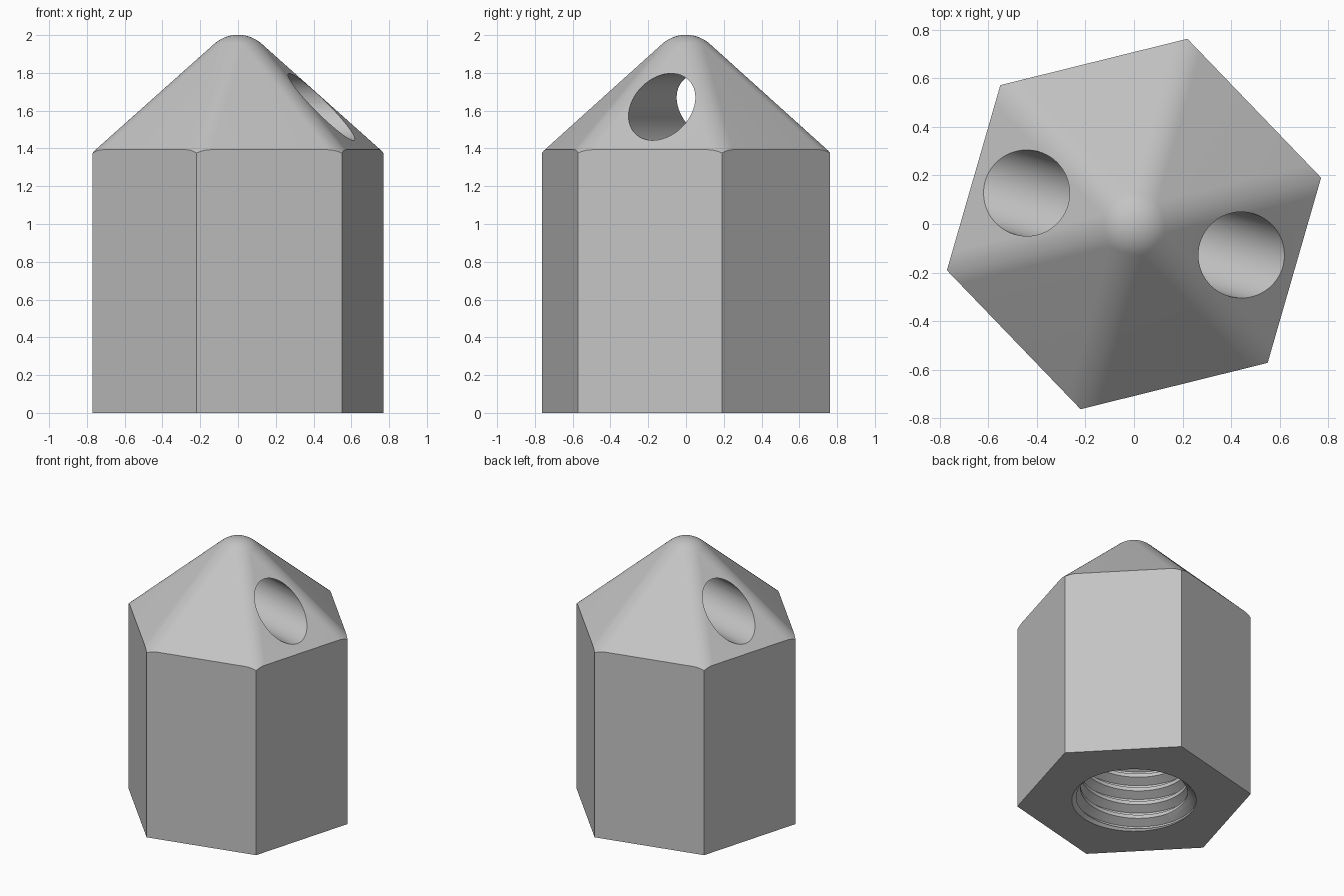
import bpy, bmesh, math
from mathutils import Vector

cube = bpy.data.objects.get("Cube")
if cube:
    bpy.data.objects.remove(cube)

R = 0.793                       # hexagon corner radius
APOTHEM = R * math.cos(math.pi / 6)
TURN = math.radians(13.9)       # angle of the first corner
APEX = 2.08                     # sharp apex of the 45 degree point
FILLET = 0.19                   # rounding of ridges and tip

steel = bpy.data.materials.new("steel grey")
steel.use_nodes = True
colour = (0.55, 0.55, 0.55, 1)
steel.diffuse_color = colour
steel.node_tree.nodes["Principled BSDF"].inputs["Base Color"].default_value = colour


def polar(radius, angle, z):
    return Vector((radius * math.cos(angle), radius * math.sin(angle), z))


def make(name, bm):
    bmesh.ops.recalc_face_normals(bm, faces=bm.faces)
    mesh = bpy.data.meshes.new(name)
    bm.to_mesh(mesh)
    bm.free()
    mesh.materials.append(steel)
    obj = bpy.data.objects.new(name, mesh)
    bpy.context.collection.objects.link(obj)
    return obj


# Hexagonal body with a rounded six-sided point, as one convex hull
bm = bmesh.new()
centre = Vector((0, 0, APEX - FILLET * math.sqrt(2)))
STEPS = 10
for k in range(6):
    corner = TURN + k * math.pi / 3
    bm.verts.new(polar(R, corner, 0))
    n1 = polar(1, corner - math.pi / 6, 1).normalized()
    n2 = polar(1, corner + math.pi / 6, 1).normalized()
    down = polar(1, corner, -math.cos(math.pi / 6)).normalized()
    for i in range(STEPS + 1):
        normal = n1.slerp(n2, i / STEPS)
        start = centre + FILLET * normal
        # Ridge fillet runs down to the nearer of the two side walls
        reach = []
        for side in (-1, 1):
            wall = polar(1, corner + side * math.pi / 6, 0)
            reach.append((APOTHEM - start.dot(wall)) / down.dot(wall))
        bm.verts.new(start + down * min(reach))
        # Ball tip between this arc and the top
        for j in range(STEPS):
            bm.verts.new(centre + FILLET * Vector((0, 0, 1)).slerp(normal, (j + 1) / STEPS))
bm.verts.new(centre + Vector((0, 0, FILLET)))
bmesh.ops.remove_doubles(bm, verts=bm.verts, dist=0.0005)
hull = bmesh.ops.convex_hull(bm, input=bm.verts)
bmesh.ops.delete(bm, geom=[v for v in bm.verts if not v.link_faces], context='VERTS')
bmesh.ops.dissolve_limit(bm, angle_limit=math.radians(0.5), verts=bm.verts, edges=bm.edges)
nut = make("hex_nut_body", bm)

# Cross hole through two opposite sloping faces
bm = bmesh.new()
bmesh.ops.create_cone(bm, segments=64, radius1=0.177, radius2=0.177, depth=2, cap_ends=True)
cross_hole = make("cross_hole_cutter", bm)
cross_hole.location.z = 1.62
cross_hole.rotation_euler = (0, math.pi / 2, TURN - math.pi / 6)

# Helical thread cutter: rows climb one pitch per turn
PITCH, MAJOR, MINOR, SEG, TURNS = 0.107, 0.42, 0.362, 64, 13
profile = [(0, MINOR), (0.25, MINOR), (0.56, MAJOR), (0.69, MAJOR)]
rows = [(k + f, r) for k in range(TURNS) for f, r in profile]
bm = bmesh.new()
grid = [[bm.verts.new(polar(r, math.tau * i / SEG, (t - 2 + i / SEG) * PITCH))
         for i in range(SEG)] for t, r in rows]
n = len(profile)
for j in range(len(rows) - 1):
    for i in range(SEG - 1):
        bm.faces.new((grid[j][i], grid[j][i + 1], grid[j + 1][i + 1], grid[j + 1][i]))
    if j + n + 1 < len(rows):
        bm.faces.new((grid[j][-1], grid[j + n][0], grid[j + n + 1][0], grid[j + 1][-1]))
rim = [e for e in bm.edges if e.is_boundary]
middle = TURNS * PITCH / 2 - 2 * PITCH
for low in (True, False):
    part = [e for e in rim if (e.verts[0].co.z < middle) == low]
    z = sum(e.verts[0].co.z for e in part) / len(part)
    hub = bm.verts.new((0, 0, z))
    for e in part:
        bm.faces.new((e.verts[0], e.verts[1], hub))
thread = make("thread_cutter", bm)

# Countersink at the mouth of the thread
bm = bmesh.new()
bmesh.ops.create_cone(bm, segments=64, radius1=0.445, radius2=0.345, depth=0.1, cap_ends=True)
mouth = make("mouth_cutter", bm)
mouth.location.z = 0.025

for cutter in (cross_hole, thread, mouth):
    cutter.hide_render = True
    cutter.hide_set(True)
    mod = nut.modifiers.new(cutter.name, 'BOOLEAN')
    mod.operation = 'DIFFERENCE'
    mod.solver = 'EXACT'
    mod.object = cutter

# Apply the cuts, then shade
bpy.context.view_layer.update()
cut = bpy.data.meshes.new_from_object(nut.evaluated_get(bpy.context.evaluated_depsgraph_get()))
nut.modifiers.clear()
nut.data = cut
for cutter in (cross_hole, thread, mouth):
    bpy.data.objects.remove(cutter)
bpy.ops.object.select_all(action='DESELECT')
nut.select_set(True)
bpy.context.view_layer.objects.active = nut
bpy.ops.object.shade_smooth_by_angle(angle=math.radians(22))
